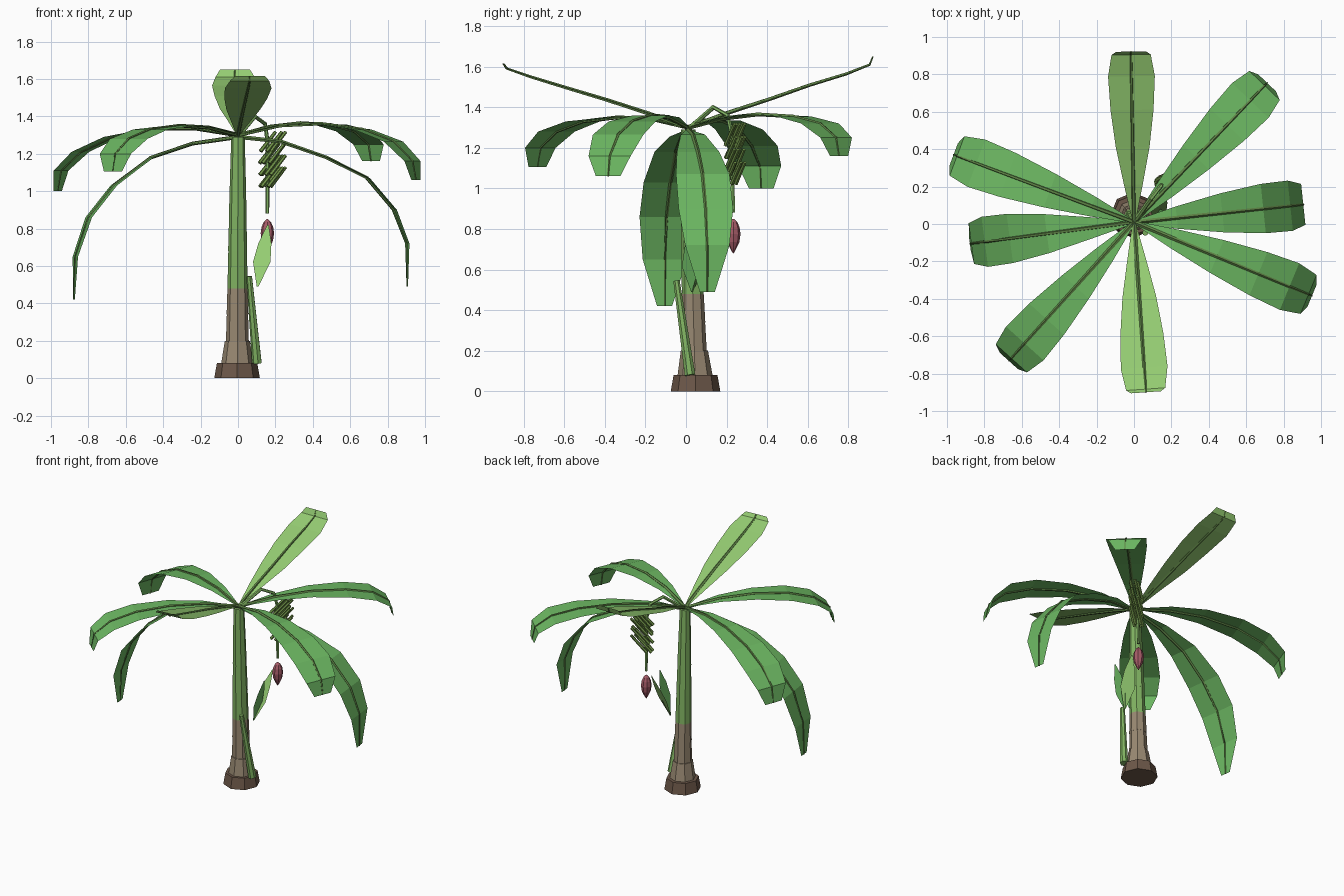
import bpy, bmesh, math
from mathutils import Vector

if "Cube" in bpy.data.objects:
    bpy.data.objects.remove(bpy.data.objects["Cube"])


def material(name, r, g, b):
    m = bpy.data.materials.new(name)
    m.diffuse_color = [(c / 255) ** 2.2 for c in (r, g, b)] + [1]
    m.use_nodes = True
    m.node_tree.nodes["Principled BSDF"].inputs["Base Color"].default_value = m.diffuse_color
    return m


LEAF = material("leaf_green", 108, 182, 98)
YOUNG = material("young_leaf_green", 148, 204, 114)
RIB = material("rib_green", 96, 132, 72)
STEM = material("stem_green", 128, 178, 98)
BARK = material("bark_brown", 152, 136, 114)
SOIL = material("root_brown", 108, 88, 74)
FRUIT = material("fruit_green", 116, 152, 76)
BUD = material("bud_red", 165, 92, 104)


def finish(bm, name, mat):
    mesh = bpy.data.meshes.new(name)
    bm.to_mesh(mesh)
    bm.free()
    mesh.materials.append(mat)
    obj = bpy.data.objects.new(name, mesh)
    bpy.context.collection.objects.link(obj)
    return obj


def add_tube(bm, points, radii, sides, level=False):
    """Capped tube through points; level keeps every ring horizontal."""
    pts = [Vector(p) for p in points]
    rings = []
    for i, p in enumerate(pts):
        t = (pts[min(i + 1, len(pts) - 1)] - pts[max(i - 1, 0)]).normalized()
        if level:
            u, v = Vector((1, 0, 0)), Vector((0, 1, 0))
        else:
            u = t.cross(Vector((0.31, 0.17, 0.93))).normalized()
            v = t.cross(u)
        rings.append([bm.verts.new(p + radii[i] * (u * math.cos(a) + v * math.sin(a)))
                      for a in (2 * math.pi * k / sides for k in range(sides))])
    for a, b in zip(rings, rings[1:]):
        for k in range(sides):
            n = (k + 1) % sides
            bm.faces.new((a[k], a[n], b[n], b[k]))
    bm.faces.new(rings[0][::-1])
    bm.faces.new(rings[-1])
    bmesh.ops.recalc_face_normals(bm, faces=bm.faces)


def tube(name, points, radii, sides, mat, level=False):
    bm = bmesh.new()
    add_tube(bm, points, radii, sides, level)
    return finish(bm, name, mat)


def blade(name, points, widths, side, mat):
    """Flat leaf strip, two faces wide."""
    bm = bmesh.new()
    rows = [[bm.verts.new(Vector(p) + side * w * s / 2) for s in (1, 0, -1)]
            for p, w in zip(points, widths)]
    for a, b in zip(rows, rows[1:]):
        for k in (0, 1):
            bm.faces.new((a[k], b[k], b[k + 1], a[k + 1]))
    return finish(bm, name, mat)


# root mound and stacked trunk sections
tube("root_mound", [(-.005, .047, 0), (-.005, .047, .08)], [.122, .108], 8, SOIL, True)


def axis(z):
    return (-.004 + .004 * z / 1.3, .047 - .037 * z / 1.3, z)


sections = [(.08, .2, .086, .067, BARK), (.2, .34, .061, .057, BARK),
            (.34, .48, .058, .054, BARK), (.48, .68, .054, .05, STEM),
            (.68, .88, .051, .046, STEM), (.88, 1.08, .047, .042, STEM),
            (1.08, 1.29, .042, .036, STEM)]
for i, (z0, z1, r0, r1, mat) in enumerate(sections):
    tube(f"trunk_section_{i + 1}", [axis(z0), axis(z1)], [r0, r1], 8, mat, True)

# crown leaves: angle, horizontal reach and height at each step
R_MID = (0, .24, .48, .72, .9, 1.01, 1.03)
R_UP = (0, .2, .4, .6, .78, .895, .912)
W_MID = (.015, .11, .19, .25, .27, .225, .13)
W_UP = (.015, .10, .18, .23, .25, .21, .16)
W_DROOP = (.015, .12, .21, .265, .27, .22, .075)
leaves = [
    (91, R_UP, (1.3, 1.375, 1.44, 1.51, 1.565, 1.61, 1.65), W_UP, YOUNG),
    (46.3, R_MID, (1.3, 1.345, 1.365, 1.355, 1.32, 1.25, 1.16), W_MID, LEAF),
    (6, (0, .23, .475, .695, .84, .91, .91), (1.29, 1.265, 1.18, 1.07, .9, .72, .49), W_DROOP, LEAF),
    (-22.5, R_MID, (1.3, 1.35, 1.36, 1.33, 1.265, 1.16, 1.06), W_MID, LEAF),
    (-86, R_UP, (1.3, 1.37, 1.435, 1.495, 1.55, 1.59, 1.615), W_UP, YOUNG),
    (-132, [r * .97 for r in R_MID], (1.3, 1.34, 1.35, 1.33, 1.28, 1.2, 1.105), W_MID, LEAF),
    (187.5, (0, .245, .47, .67, .805, .877, .885), (1.29, 1.255, 1.18, 1.03, .86, .65, .42), W_DROOP, LEAF),
    (159.5, R_MID, (1.3, 1.335, 1.335, 1.29, 1.21, 1.11, 1.0), W_MID, LEAF),
]
for i, (deg, reach, height, widths, mat) in enumerate(leaves):
    a = math.radians(deg)
    pts = [Vector((r * math.cos(a), .01 + r * math.sin(a), z)) for r, z in zip(reach, height)]
    blade(f"leaf_{i + 1}", pts, widths, Vector((-math.sin(a), math.cos(a), 0)), mat)
    tube(f"leaf_rib_{i + 1}", pts, [.012, .011, .01, .009, .008, .006, .004], 5, RIB)

# fruit stalk arching out and hanging down
tube("fruit_stalk", [(0, .01, 1.29), (.09, .135, 1.4), (.145, .205, 1.36),
                     (.157, .225, 1.27), (.157, .233, .88)], [.013, .012, .011, .011, .01], 6, STEM)

# four tiers of slanted fruit
bm = bmesh.new()
half = Vector((.04, .022, .052))
for tier in range(4):
    for k in range(5):
        a = 2 * math.pi * k / 5 + tier * .5
        c = Vector((.185 + .03 * math.cos(a), .242 + .026 * math.sin(a), 1.265 - .063 * tier))
        add_tube(bm, [c - half, c + half], [.011, .009], 6)
finish(bm, "fruit_bunch", FRUIT)

# flower bud with pointed tip
bud = [(.68, .002), (.705, .016), (.735, .03), (.775, .036), (.81, .031), (.835, .019), (.85, .004)]
tube("flower_bud", [(.157, .233, z) for z, r in bud], [r for z, r in bud], 8, BUD, True)

# side shoot with two small leaves
tube("shoot_stem", [(.102, .02, .08), (.06, -.047, .545)], [.027, .016], 7, STEM)
base = Vector((.105, .03, .49))
for i, tip in enumerate([Vector((.19, .03, .8)), Vector((.16, .17, .82))]):
    d = tip - base
    side = d.cross(Vector((0, 0, 1))).normalized()
    blade(f"shoot_leaf_{i + 1}", [base + d * t for t in (0, .4, .7, 1)],
          (.01, .1, .075, .008), side, YOUNG if i else LEAF)
